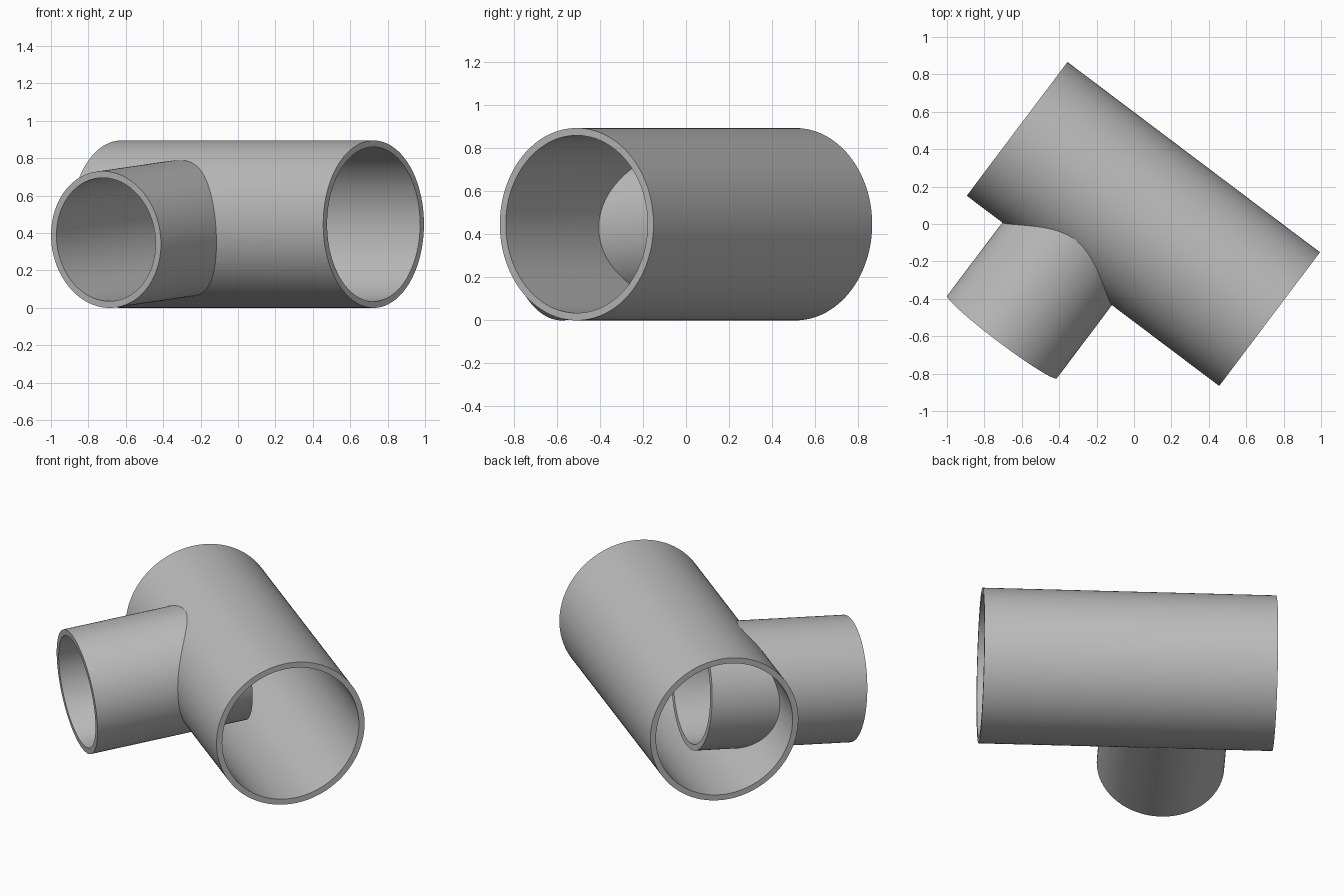
import bpy, bmesh, math
from mathutils import Matrix, Vector

default = bpy.data.objects.get("Cube")
if default:
    bpy.data.objects.remove(default, do_unlink=True)

SIDES = 128
YAW = math.radians(37)
TILT = math.radians(5)
CENTRE = Vector((0.05, 0, 0.4475))

grey = bpy.data.materials.new("pipe_grey")
grey.use_nodes = True
GREY = (0.5, 0.5, 0.5, 1)
grey.diffuse_color = GREY
grey.node_tree.nodes["Principled BSDF"].inputs["Base Color"].default_value = GREY


def spin(name, profile, origin, axis):
    """Revolve a closed (radius, distance) profile around an axis."""
    bm = bmesh.new()
    verts = [bm.verts.new((r, 0, z)) for r, z in profile]
    edges = [bm.edges.new((verts[i - 1], verts[i])) for i in range(len(verts))]
    bmesh.ops.spin(bm, geom=verts + edges, cent=(0, 0, 0), axis=(0, 0, 1),
                   angle=math.tau, steps=SIDES)
    bmesh.ops.remove_doubles(bm, verts=bm.verts, dist=1e-5)
    bmesh.ops.dissolve_degenerate(bm, edges=bm.edges, dist=1e-5)
    bmesh.ops.recalc_face_normals(bm, faces=bm.faces)
    turn = axis.to_track_quat('Z', 'Y').to_matrix().to_4x4()
    bm.transform(Matrix.Translation(origin) @ turn)
    mesh = bpy.data.meshes.new(name)
    bm.to_mesh(mesh)
    bm.free()
    mesh.materials.append(grey)
    obj = bpy.data.objects.new(name, mesh)
    bpy.context.collection.objects.link(obj)
    return obj


def tube(name, outer, inner, start, end, origin, axis):
    profile = [(outer, start), (outer, end), (inner, end), (inner, start)]
    return spin(name, profile, origin, axis)


along = Vector((math.cos(YAW), -math.sin(YAW), 0))
outward = Vector((-math.sin(YAW), -math.cos(YAW), 0)) * math.cos(TILT)
outward.z = -math.sin(TILT)
joint = CENTRE - along * 0.24

# Main pipe and the slightly drooping branch that reaches its centre line
main_pipe = tube("main_pipe", 0.4475, 0.413, -0.845, 0.845, CENTRE, along)
branch_pipe = tube("branch_pipe", 0.367, 0.331, 0, 0.941, joint, outward)

# Opening in the main wall where the branch passes through
cutter = spin("branch_cutter", [(0, 0.05), (0.35, 0.05), (0.35, 0.8), (0, 0.8)],
              joint, outward)
cutter.hide_render = True
cut = main_pipe.modifiers.new("branch_opening", 'BOOLEAN')
cut.operation = 'DIFFERENCE'
cut.solver = 'EXACT'
cut.object = cutter

bpy.ops.object.select_all(action='DESELECT')
bpy.context.view_layer.objects.active = main_pipe
main_pipe.select_set(True)
bpy.ops.object.modifier_apply(modifier=cut.name)
bpy.data.objects.remove(cutter, do_unlink=True)

# Smooth walls with sharp rims
branch_pipe.select_set(True)
bpy.ops.object.shade_smooth_by_angle(angle=math.radians(30))
